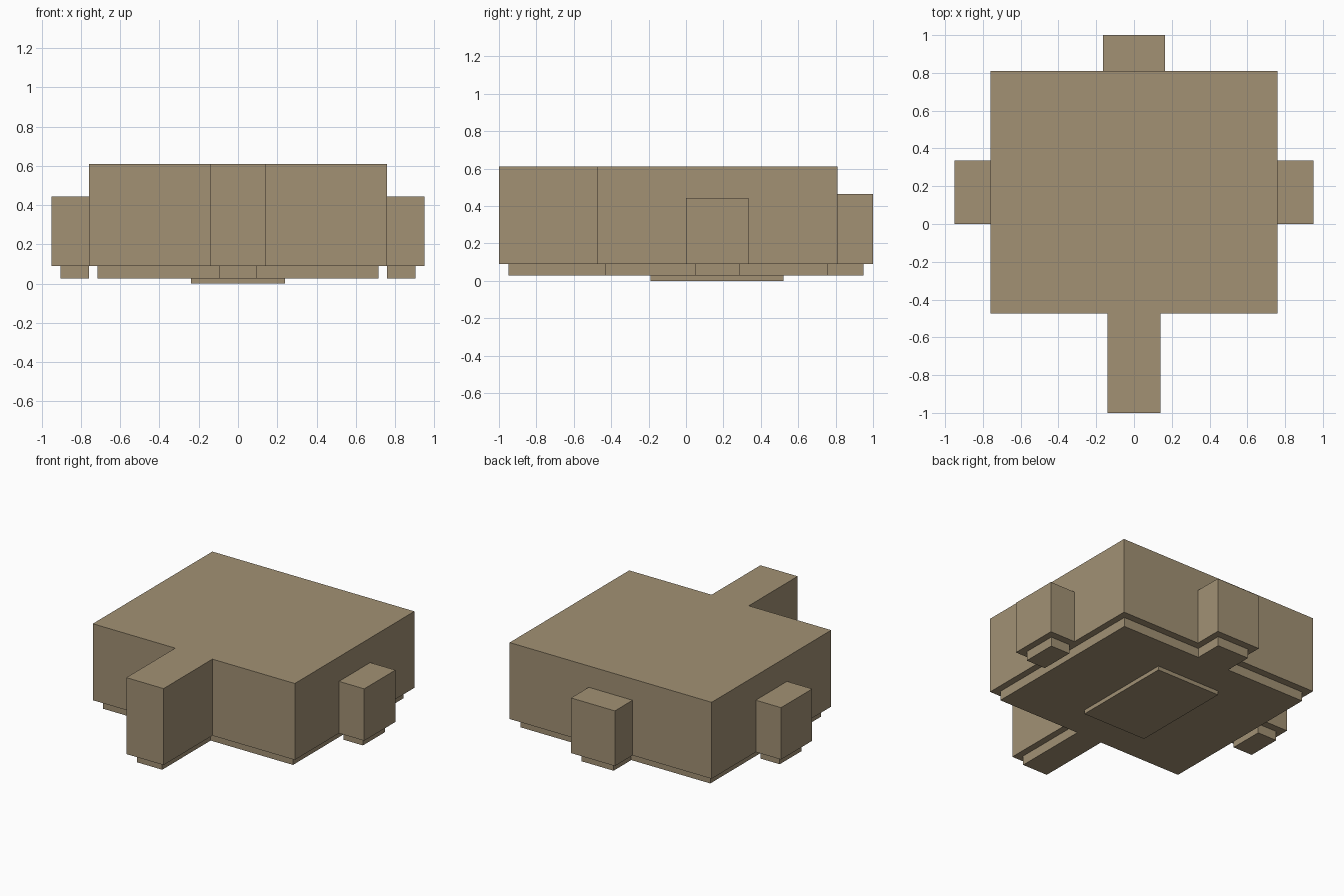
import bpy
import bmesh

cube = bpy.data.objects.get("Cube")
if cube:
    bpy.data.objects.remove(cube, do_unlink=True)

stone = bpy.data.materials.new("tan_stone")
stone.use_nodes = True
colour = (0.36, 0.283, 0.175, 1)
stone.diffuse_color = colour
stone.node_tree.nodes["Principled BSDF"].inputs["Base Color"].default_value = colour


def prism(name, outline, z0, z1):
    """Extrude a floor outline from z0 up to z1."""
    bm = bmesh.new()
    face = bm.faces.new([bm.verts.new((x, y, z0)) for x, y in outline])
    out = bmesh.ops.extrude_face_region(bm, geom=[face])
    top = [v for v in out["geom"] if isinstance(v, bmesh.types.BMVert)]
    bmesh.ops.translate(bm, verts=top, vec=(0, 0, z1 - z0))
    bmesh.ops.recalc_face_normals(bm, faces=bm.faces)
    mesh = bpy.data.meshes.new(name)
    bm.to_mesh(mesh)
    bm.free()
    mesh.materials.append(stone)
    obj = bpy.data.objects.new(name, mesh)
    bpy.context.collection.objects.link(obj)
    return obj


def rect(x0, x1, y0, y1):
    return [(x0, y0), (x1, y0), (x1, y1), (x0, y1)]


def symmetric(half):
    """Complete an outline from its +x half, listed front to back."""
    return half + [(-x, y) for x, y in reversed(half)]


FOOT, FLOOR, ROOF = 0.027, 0.09, 0.61

# Main hall with its front passage
prism("main_hall", symmetric([(0.14, -1), (0.14, -0.475), (0.76, -0.475), (0.76, 0.81)]), FLOOR, ROOF)

# Recessed base under the hall, front passage and back annex
prism("base", symmetric([(0.095, -0.95), (0.095, -0.43), (0.715, -0.43),
                         (0.715, 0.76), (0.12, 0.76), (0.12, 0.95)]), FOOT, FLOOR)

# Back annex
prism("back_annex", rect(-0.165, 0.165, 0.81, 1), FLOOR, 0.465)

# Side annexes, each on its own small base
for side, s in (("left", 1), ("right", -1)):
    prism(side + "_annex", rect(s * 0.76, s * 0.95, 0, 0.335), FLOOR, 0.443)
    prism(side + "_annex_base", rect(s * 0.76, s * 0.905, 0.05, 0.285), FOOT, FLOOR)

# Thin pad beneath the base
prism("bottom_pad", rect(-0.24, 0.24, -0.19, 0.52), 0, FOOT)
